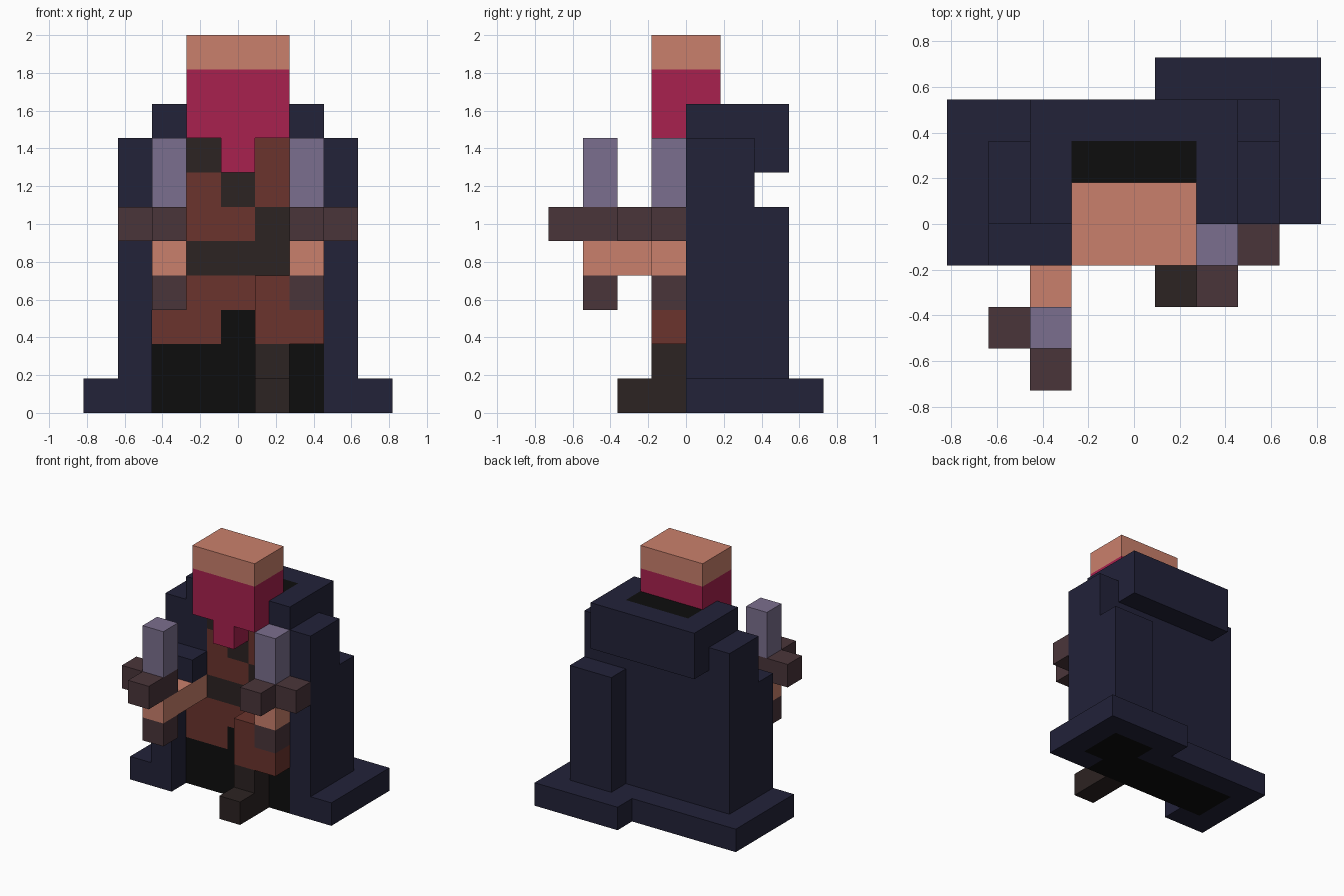
import bpy, bmesh
from itertools import product
from mathutils import Vector

if "Cube" in bpy.data.objects:
    bpy.data.objects.remove(bpy.data.objects["Cube"])

U = 2 / 11                                   # edge of one cube
ORIGIN = Vector((-4.5 * U, -4 * U, 0))
grid = {}                                    # cube position -> part name
colour_of = {}                               # part name -> material


def material(name, code):
    """Flat material from an sRGB hex code."""
    rgb = [c / 255 for c in bytes.fromhex(code)]
    mat = bpy.data.materials.new(name)
    mat.diffuse_color = (*[((c + 0.055) / 1.055) ** 2.4 if c > 0.04 else c / 12.92
                           for c in rgb], 1)
    mat.use_nodes = True
    mat.node_tree.nodes["Principled BSDF"].inputs["Base Color"].default_value = mat.diffuse_color
    return mat


def box(part, mat, x, y, z, w=1, d=1, h=1):
    """Fill a block of cubes; later blocks replace earlier ones."""
    colour_of[part] = mat
    for i, j, k in product(range(w), range(d), range(h)):
        grid[x + i, y + j, z + k] = part


def outer_faces(bm, cell):
    """Add the faces of a cube that touch empty space."""
    for axis, step in product(range(3), (0, 1)):
        other = list(cell)
        other[axis] += 2 * step - 1
        if tuple(other) in grid:
            continue
        corners = []
        for da, db in ((0, 0), (1, 0), (1, 1), (0, 1)):
            p = Vector(cell)
            p[axis] += step
            p[(axis + 1) % 3] += da
            p[(axis + 2) % 3] += db
            corners.append(bm.verts.new(ORIGIN + p * U))
        bm.faces.new(corners if step else corners[::-1])


navy = material("navy", "222239")
black = material("black", "0d0d0d")
skin = material("skin", "ca806c")
crimson = material("crimson", "a8214e")
lavender = material("lavender", "7b6f8e")
plum = material("plum", "4a353a")
brown = material("brown", "6b342d")
dark = material("dark_brown", "2c2322")

# Hem: wide foot of the cloak, trailing at the back
box("cloak_hem", navy, 0, 4, 0, w=9, d=3)
box("cloak_hem", navy, 0, 3, 0)
box("cloak_hem", navy, 5, 7, 0, w=4)

# Cloak: body, collar, front fold, sleeve, back fold
box("cloak", navy, 1, 4, 0, w=7, d=2, h=8)
box("cloak", navy, 2, 4, 7, w=5, d=3, h=2)
box("cloak", navy, 1, 3, 0, h=6)
box("cloak", navy, 1, 3, 5, w=2)
box("cloak", navy, 6, 6, 0, w=2, h=6)

# Tunic: chest, skirt, raised thigh
box("tunic", brown, 3, 4, 4, w=3, h=4)
box("tunic", brown, 2, 4, 2, w=5, h=2)
box("tunic", brown, 5, 3, 2, w=2)
box("tunic", brown, 5, 3, 3)

# Belt and diagonal strap
box("belt_and_strap", dark, 3, 4, 4, w=3)
for n in range(3):
    box("belt_and_strap", dark, 5 - n, 4, 5 + n)

# Dark lining: under the cloak, between the legs, behind the neck
box("lining", black, 1, 4, 0, w=6, d=2)
box("lining", black, 6, 5, 0, w=2, d=2)
box("lining", black, 2, 4, 0, w=5, h=2)
box("lining", black, 4, 4, 2)
box("lining", black, 3, 5, 8, w=3)

# Front leg and foot
box("front_leg", dark, 5, 3, 0, h=2)
box("front_leg", dark, 5, 2, 0)

# Head: mask with a pointed tip, bare brow
box("mask", crimson, 3, 3, 8, w=3, d=2, h=2)
box("mask", crimson, 4, 3, 7)
box("brow", skin, 3, 3, 10, w=3, d=2)

# Arms, each holding a dagger with pommel, L-shaped guard and blade
for side, x, y, outward in (("left", 2, 1, -1), ("right", 6, 3, 1)):
    hilt, blade = side + "_dagger_hilt", side + "_dagger_blade"
    box(side + "_arm", skin, x, y, 4, d=4 - y)
    box(hilt, plum, x, y, 3)
    box(hilt, plum, x, y - 1, 5, d=2)
    box(hilt, plum, x + outward, y, 5)
    box(blade, lavender, x, y, 6, h=2)

# One object per part, with flat areas merged
for part, mat in colour_of.items():
    bm = bmesh.new()
    for cell, owner in grid.items():
        if owner == part:
            outer_faces(bm, cell)
    bmesh.ops.remove_doubles(bm, verts=bm.verts, dist=1e-4)
    bmesh.ops.dissolve_limit(bm, angle_limit=0.01, verts=bm.verts, edges=bm.edges)
    mesh = bpy.data.meshes.new(part)
    bm.to_mesh(mesh)
    bm.free()
    mesh.materials.append(mat)
    bpy.context.collection.objects.link(bpy.data.objects.new(part, mesh))
